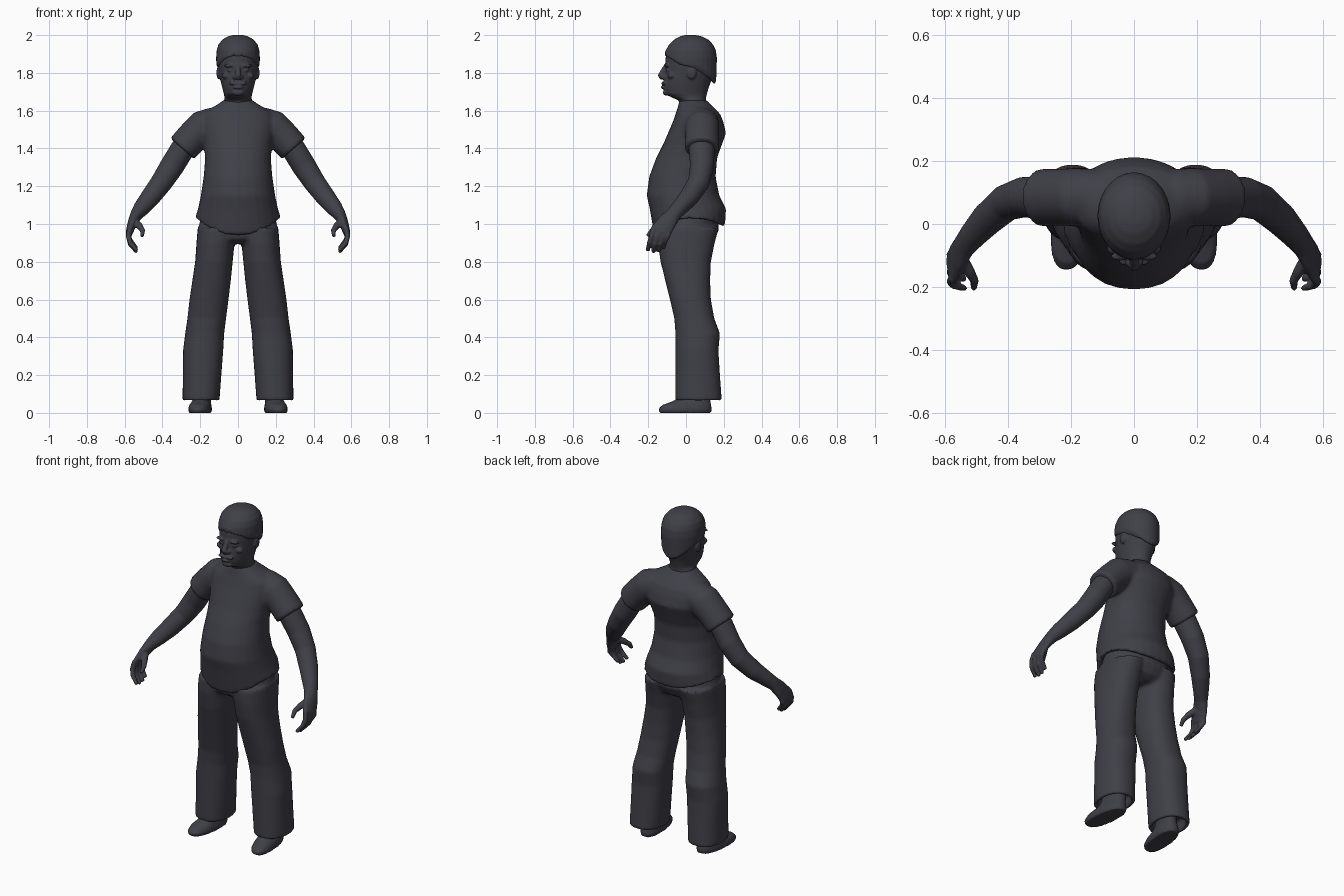
import bpy, bmesh, math
from mathutils import Vector, Matrix

SEG = 28
mat = bpy.data.materials.new("dark slate")
mat.diffuse_color = (0.050, 0.050, 0.064, 1)


def skin(bm, rings):
    """Bridge rings of points into a closed body."""
    rows = [[bm.verts.new(p) for p in ring] for ring in rings]
    for a, b in zip(rows, rows[1:]):
        for i in range(SEG):
            j = (i + 1) % SEG
            bm.faces.new((a[i], a[j], b[j], b[i]))
    bm.faces.new(rows[0][::-1])
    bm.faces.new(rows[-1])


def stack(bm, rows, power=1.0, dip=(0, 0), dipped=1):
    """Horizontal ovals (z, centre x, half width, front y, back y); the first rings dip front and back."""
    rings = []
    for k, (z, cx, hw, yf, yb) in enumerate(rows):
        ring = []
        for i in range(SEG):
            a = 2 * math.pi * i / SEG
            c, s = math.cos(a), math.sin(a)
            x = math.copysign(abs(c) ** power, c)
            y = math.copysign(abs(s) ** power, s)
            drop = s * s * dip[0 if s < 0 else 1] if k < dipped else 0
            ring.append((cx + hw * x, (yf + yb) / 2 + (yb - yf) / 2 * y, z - drop))
        rings.append(ring)
    skin(bm, rings)


def tube(bm, rows):
    """Ovals along a path: (x, y, z, radius across, radius in depth)."""
    pts = [Vector(r[:3]) for r in rows]
    rings = []
    for k, r in enumerate(rows):
        t = (pts[min(k + 1, len(pts) - 1)] - pts[max(k - 1, 0)]).normalized()
        u = Vector((0, 1, 0)).cross(t).normalized()
        v = t.cross(u)
        rings.append([pts[k] + u * r[3] * math.cos(2 * math.pi * i / SEG)
                      + v * r[4] * math.sin(2 * math.pi * i / SEG) for i in range(SEG)])
    skin(bm, rings)


def ball(bm, centre, radii):
    bmesh.ops.create_icosphere(bm, subdivisions=3, radius=1,
                               matrix=Matrix.Translation(centre) @ Matrix.Diagonal((*radii, 1)))


def finish(name, bm, voxel, rounds, mirror=False):
    """Fuse the overlapping bodies into one smooth surface."""
    bmesh.ops.recalc_face_normals(bm, faces=bm.faces)
    me = bpy.data.meshes.new(name)
    bm.to_mesh(me)
    bm.free()
    me.materials.append(mat)
    ob = bpy.data.objects.new(name, me)
    bpy.context.collection.objects.link(ob)
    m = ob.modifiers.new("fuse", 'REMESH')
    m.mode, m.voxel_size, m.use_smooth_shade = 'VOXEL', voxel, True
    s = ob.modifiers.new("soften", 'SMOOTH')
    s.factor, s.iterations = 0.5, rounds
    if mirror:
        ob.modifiers.new("mirror", 'MIRROR').use_mirror_merge = False


# Shirt: torso with a curved hem, and two short open sleeves
bm = bmesh.new()
stack(bm, [(1.07, 0, .19, -.135, .165), (1.03, 0, .205, -.15, .185), (1.03, 0, .228, -.168, .207),
           (1.08, 0, .212, -.192, .212), (1.15, 0, .197, -.208, .177), (1.25, 0, .182, -.195, .157),
           (1.35, 0, .174, -.158, .165), (1.42, 0, .182, -.122, .19), (1.48, 0, .195, -.096, .212),
           (1.54, 0, .20, -.07, .198), (1.58, 0, .19, -.056, .182), (1.61, 0, .15, -.046, .155),
           (1.635, 0, .105, -.04, .128), (1.655, 0, .08, -.035, .11)],
      power=.93, dip=(.09, .04), dipped=3)
for s in (-1, 1):
    tube(bm, [(s * .06, .085, 1.545, .075, .08), (s * .13, .085, 1.53, .088, .09),
              (s * .185, .085, 1.51, .094, .092), (s * .24, .085, 1.46, .086, .09),
              (s * .295, .083, 1.40, .084, .092), (s * .296, .083, 1.399, .07, .076),
              (s * .272, .083, 1.427, .064, .07)])
finish("shirt", bm, .010, 5)

# Trousers: hips and two flared legs with open cuffs
bm = bmesh.new()
stack(bm, [(.895, 0, .15, -.10, .11), (.92, 0, .20, -.14, .15), (.97, 0, .213, -.152, .175),
           (1.06, 0, .19, -.14, .165)])
leg = [(.98, .0, .214, -.152, .175), (.90, .018, .22, -.15, .152), (.80, .028, .227, -.135, .132),
       (.70, .038, .242, -.11, .128), (.60, .05, .257, -.085, .132), (.50, .063, .268, -.062, .15),
       (.42, .073, .28, -.056, .18), (.33, .078, .291, -.056, .172), (.20, .088, .292, -.056, .18),
       (.065, .098, .294, -.057, .19), (.065, .118, .274, -.037, .168), (.13, .118, .274, -.037, .168)]
for s in (-1, 1):
    stack(bm, [(z, s * (a + b) / 2, (b - a) / 2, f, k) for z, a, b, f, k in leg], power=.88)
finish("trousers", bm, .010, 4)

# Feet
bm = bmesh.new()
stack(bm, [(0, .2, .056, -.14, .133), (.02, .2, .061, -.147, .137), (.042, .2, .056, -.125, .133),
           (.06, .197, .048, -.075, .13), (.085, .193, .046, -.03, .125), (.15, .193, .046, -.015, .12)],
      power=.85)
for v in bm.verts:
    v.co.x -= v.co.y * .1
finish("foot", bm, .007, 2, mirror=True)

# Arms and hands
bm = bmesh.new()
tube(bm, [(.24, .083, 1.47, .055, .06), (.295, .083, 1.395, .064, .068), (.35, .085, 1.305, .064, .064),
          (.405, .067, 1.22, .058, .058), (.465, .015, 1.14, .052, .052), (.51, -.035, 1.085, .044, .043),
          (.537, -.068, 1.05, .034, .04), (.558, -.10, 1.01, .025, .05), (.574, -.135, .96, .020, .056),
          (.576, -.14, .945, .015, .05)])
for y, drop in ((-.182, 0), (-.152, -.008), (-.122, -.004), (-.097, .012)):
    tube(bm, [(.572, y + .01, .98, .014, .014), (.58, y, .935, .0145, .0145),
              (.570, y - .012, .90 + drop, .013, .013), (.535, y - .022, .858 + drop, .010, .010)])
tube(bm, [(.55, -.10, 1.02, .018, .02), (.522, -.15, .99, .018, .018), (.505, -.18, .965, .014, .014),
          (.508, -.205, .935, .010, .010)])
finish("arm", bm, .006, 3, mirror=True)

# Head: neck, jaw and skull, then the features
bm = bmesh.new()
stack(bm, [(1.58, 0, .085, -.02, .115), (1.62, 0, .078, -.03, .11), (1.655, 0, .074, -.04, .105),
           (1.672, 0, .072, -.08, .107), (1.688, 0, .075, -.11, .111), (1.72, 0, .083, -.12, .12),
           (1.76, 0, .093, -.118, .135), (1.80, 0, .10, -.112, .15), (1.84, 0, .106, -.11, .157),
           (1.88, 0, .11, -.108, .158), (1.92, 0, .108, -.10, .153), (1.95, 0, .098, -.085, .138),
           (1.975, 0, .078, -.06, .113), (1.99, 0, .05, -.03, .08)])
tube(bm, [(0, -.10, 1.845, .012, .012), (0, -.118, 1.815, .013, .014), (0, -.133, 1.785, .018, .017),
          (0, -.125, 1.768, .016, .012)])
for s in (-1, 1):
    ball(bm, (s * .018, -.12, 1.778), (.012, .014, .011))      # nostril
    ball(bm, (s * .043, -.102, 1.838), (.032, .014, .009))     # brow
    ball(bm, (s * .042, -.098, 1.814), (.017, .010, .008))     # eye
    ball(bm, (s * .060, -.078, 1.785), (.026, .020, .018))     # cheekbone
    ball(bm, (s * .022, -.118, 1.745), (.027, .014, .009))     # moustache
    ball(bm, (s * .103, .03, 1.80), (.011, .025, .034))        # ear
ball(bm, (0, -.122, 1.723), (.028, .012, .008))                # lip
ball(bm, (0, -.104, 1.697), (.032, .018, .018))                # chin
finish("head", bm, .0055, 2)

# Hair: a close cap, high over the forehead and low at the nape
bm = bmesh.new()
stack(bm, [(1.83, 0, .109, -.107, .148), (1.845, 0, .115, -.113, .160), (1.88, 0, .116, -.113, .164),
           (1.92, 0, .113, -.107, .158), (1.95, 0, .104, -.09, .143), (1.975, 0, .084, -.065, .12),
           (1.993, 0, .055, -.033, .085), (2.001, 0, .022, -.002, .05)],
      dip=(-.07, .09), dipped=2)
finish("hair", bm, .0065, 2)
